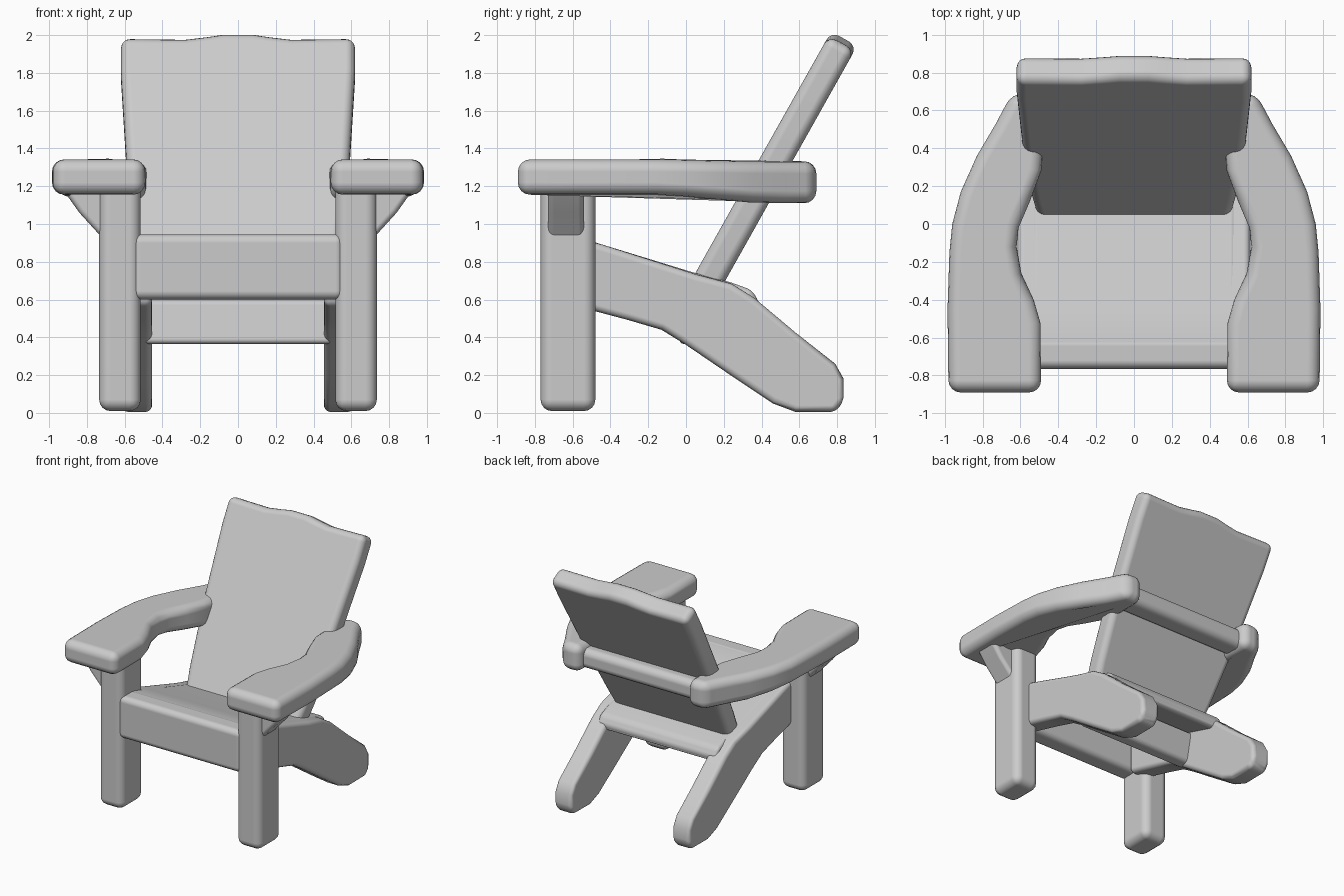
import bpy, bmesh
from mathutils import Vector


def prism(name, pts, place, lo, hi, bevel=0.04, mirror=False):
    """Extrude a 2D outline from lo to hi; place(a, b, t) maps it into space."""
    bm = bmesh.new()
    rings = [[bm.verts.new(place(a, b, t)) for a, b in pts] for t in (lo, hi)]
    n = len(pts)
    bm.faces.new(rings[0])
    bm.faces.new(rings[1][::-1])
    for i in range(n):
        j = (i + 1) % n
        bm.faces.new((rings[0][i], rings[1][i], rings[1][j], rings[0][j]))
    bmesh.ops.recalc_face_normals(bm, faces=bm.faces)
    for f in bm.faces:
        f.smooth = True
    me = bpy.data.meshes.new(name)
    bm.to_mesh(me)
    bm.free()
    ob = bpy.data.objects.new(name, me)
    bpy.context.collection.objects.link(ob)
    b = ob.modifiers.new("rounding", 'BEVEL')
    b.width = bevel
    b.segments = 4
    b.limit_method = 'ANGLE'
    b.angle_limit = 0.6
    b.harden_normals = True
    if mirror:
        ob.modifiers.new("mirror", 'MIRROR')
    return ob


def along_x(a, b, t):
    return (t, a, b)


def along_y(a, b, t):
    return (a, t, b)


def along_z(a, b, t):
    return (a, b, t)


def rect(a0, a1, b0, b1):
    return [(a0, b0), (a1, b0), (a1, b1), (a0, b1)]


# front legs
prism("front_leg", rect(0.515, 0.735, -0.77, -0.48), along_z, 0.01, 1.22, 0.06, True)

# brackets under the arms
prism("arm_bracket", [(0.68, 0.86), (0.74, 0.95), (0.84, 1.06), (0.94, 1.20), (0.68, 1.20)],
      along_y, -0.73, -0.54, 0.03, True)

# arms: wavy outline, slightly deeper towards the back
arm_outline = [(0.49, -0.89), (0.98, -0.89), (0.985, -0.45), (0.975, -0.15),
               (0.96, 0.0), (0.915, 0.17), (0.83, 0.36), (0.73, 0.53),
               (0.645, 0.69), (0.49, 0.69), (0.48, 0.40), (0.49, 0.28),
               (0.55, 0.12), (0.61, -0.02), (0.62, -0.12), (0.595, -0.26),
               (0.53, -0.40), (0.495, -0.52)]


def arm_place(a, b, t):
    back = max(0.0, min(1.0, (b + 0.1) / 0.5))
    return (a, b, t - (0.045 if t < 1.25 else 0.01) * back)


prism("arm", arm_outline, arm_place, 1.155, 1.342, 0.065, True)

# side rails that run back and down to the rear feet
prism("side_rail", [(-0.60, 0.935), (-0.44, 0.89), (0.05, 0.735), (0.24, 0.685),
                    (0.36, 0.61), (0.58, 0.425), (0.79, 0.26), (0.835, 0.18),
                    (0.835, 0.06), (0.79, 0.005), (0.58, 0.005), (0.46, 0.05),
                    (0.25, 0.19), (0.0, 0.36), (-0.13, 0.44), (-0.30, 0.49),
                    (-0.60, 0.57)],
      along_x, 0.455, 0.615, 0.05, True)

# seat board
prism("seat", [(-0.72, 0.945), (-0.60, 0.94), (-0.44, 0.89), (0.05, 0.74),
               (0.24, 0.69), (0.35, 0.65), (0.39, 0.58), (0.36, 0.53),
               (0.05, 0.62), (-0.60, 0.81), (-0.72, 0.83)],
      along_x, -0.54, 0.54, 0.03)

# front apron
prism("apron", rect(-0.765, -0.60, 0.60, 0.945), along_x, -0.56, 0.56, 0.045)

# crossbar below the seat
prism("seat_crossbar", [(-0.04, 0.365), (0.07, 0.365), (0.12, 0.60), (0.0, 0.60)],
      along_x, -0.50, 0.50, 0.03)

# reclined backrest with a gently waved top edge
base, up, normal = Vector((0, 0.05, 0.725)), Vector((0, 0.49, 0.872)), Vector((0, 0.872, -0.49))
half = [(0.51, -0.06), (0.54, 0.15), (0.59, 0.70), (0.62, 1.25), (0.62, 1.455),
        (0.45, 1.452), (0.28, 1.45), (0.17, 1.465), (0.08, 1.48)]
back_outline = half + [(-a, b) for a, b in reversed(half)]


def back_place(a, b, t):
    return base + Vector((a, 0, 0)) + up * b + normal * t


prism("backrest", back_outline, back_place, -0.008, 0.15, 0.05)

# bar behind the backrest joining the arms
prism("back_bar", rect(0.44, 0.63, 1.13, 1.29), along_x, -0.56, 0.56, 0.055)
